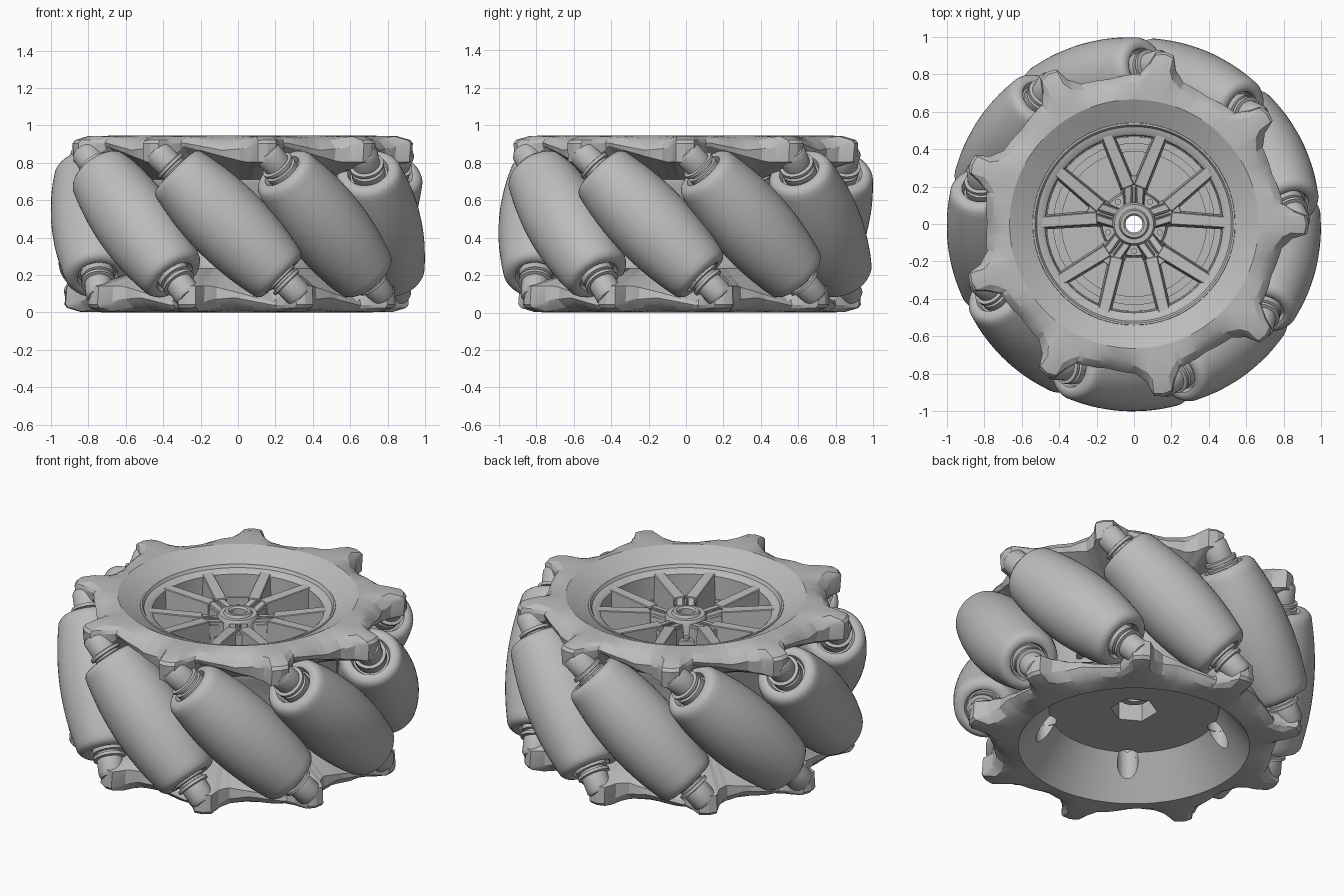
import bpy, bmesh, math
from math import sin, cos, pi, radians, hypot
from mathutils import Vector, Matrix

cube = bpy.data.objects.get("Cube")
if cube:
    bpy.data.objects.remove(cube)

grey = bpy.data.materials.new("wheel_grey")
GREY = (0.5, 0.5, 0.5, 1)
grey.diffuse_color = GREY
grey.use_nodes = True
grey.node_tree.nodes["Principled BSDF"].inputs["Base Color"].default_value = GREY

MID = 0.473          # half height of the wheel
COUNT = 9            # rollers
STEP = 2 * pi / COUNT
ROLLER_0 = radians(-93.8)
AXIS_R = 0.785       # distance of roller axes from the wheel axis
LUG_SHIFT = radians(26.5)


def smooth(ob, angle):
    bpy.ops.object.select_all(action='DESELECT')
    ob.select_set(True)
    bpy.context.view_layer.objects.active = ob
    bpy.ops.object.shade_smooth_by_angle(angle=radians(angle))


def finish(name, bm, angle=35):
    bmesh.ops.recalc_face_normals(bm, faces=bm.faces)
    mesh = bpy.data.meshes.new(name)
    bm.to_mesh(mesh)
    bm.free()
    mesh.materials.append(grey)
    ob = bpy.data.objects.new(name, mesh)
    bpy.context.collection.objects.link(ob)
    if angle:
        smooth(ob, angle)
    return ob


def bridge(bm, rings, closed):
    n = len(rings[0])
    pairs = list(zip(rings, rings[1:])) + ([(rings[-1], rings[0])] if closed else [])
    for a, b in pairs:
        for i in range(n):
            j = (i + 1) % n
            bm.faces.new((a[i], a[j], b[j], b[i]))


def lathe(name, profile, sides=72, closed=True):
    bm = bmesh.new()
    rings = [[bm.verts.new((r * cos(2 * pi * i / sides), r * sin(2 * pi * i / sides), z))
              for i in range(sides)] for r, z in profile]
    bridge(bm, rings, closed)
    if not closed:
        bm.faces.new(rings[0])
        bm.faces.new(rings[-1])
    return finish(name, bm)


def cut(target, cutter, angle):
    mod = target.modifiers.new("cut", 'BOOLEAN')
    mod.operation = 'DIFFERENCE'
    mod.object = cutter
    mod.solver = 'EXACT'
    bpy.context.view_layer.objects.active = target
    bpy.ops.object.modifier_apply(modifier=mod.name)
    smooth(target, angle)


def cylinders(name, places, radius, z0, z1, sides=24):
    bm = bmesh.new()
    for x, y in places:
        bmesh.ops.create_cone(bm, cap_ends=True, segments=sides, radius1=radius, radius2=radius,
                              depth=z1 - z0, matrix=Matrix.Translation((x, y, (z0 + z1) / 2)))
    return finish(name, bm)


def polar(r, a):
    return Vector((r * cos(a), r * sin(a)))


def along(keys, d):
    for (d0, v0), (d1, v1) in zip(keys, keys[1:]):
        if d <= d1:
            return v0 + (v1 - v0) * (d - d0) / (d1 - d0)


# Toothed side plates, keyed by degrees past each lug: outline, brim and underside heights
EDGE = [(0, 0.935), (3, 0.925), (5, 0.86), (8, 0.805), (20, 0.785), (31, 0.8), (35, 0.85),
        (37, 0.925), (40, 0.935)]
BRIM = [(0, 0.922), (4, 0.922), (9, 0.925), (24, 0.885), (33, 0.895), (37, 0.92), (40, 0.922)]
UNDER = [(0, 0.805), (4, 0.81), (9, 0.89), (24, 0.835), (33, 0.805), (40, 0.805)]
CREST = [(0, 0.945), (12, 0.944), (24, 0.918), (36, 0.942), (40, 0.945)]


def side_plate(name, inner, flat, lug_0, top):
    bm = bmesh.new()
    per = 40
    rings = [[] for _ in range(8)]
    for i in range(COUNT * per):
        sign = 1 if top else -1
        a = lug_0 + sign * STEP * i / per
        d = i % per
        edge, brim, low, crest = (along(k, d) for k in (EDGE, BRIM, UNDER, CREST))
        lug = (edge - 0.785) / 0.15
        pts = [inner, flat, (0.715, (crest + 0.945) / 2),
               (edge - 0.035 - 0.055 * lug, crest * 0.7 + brim * 0.3 + 0.006 * lug),
               (edge - 0.014, brim), (edge, brim - 0.018), (edge - 0.008, low), (0.57, 0.71)]
        for ring, (r, z) in zip(rings, pts):
            p = polar(r, a)
            ring.append(bm.verts.new((p.x, p.y, z if top else 2 * MID - z)))
    bridge(bm, rings, True)
    return finish(name, bm, 22)


side_plate("upper_side_plate", (0.54, 0.88), (0.665, 0.945), ROLLER_0 - LUG_SHIFT, True)
lower = side_plate("lower_side_plate", (0.47, 0.715), (0.64, 0.945), ROLLER_0 + LUG_SHIFT, False)

# Barrel, inner floor, dish rim and hub
barrel = lathe("barrel", [(0.465, 0.235), (0.57, 0.235), (0.57, 0.26), (0.55, 0.3),
                          (0.55, 0.65), (0.57, 0.69), (0.57, 0.712), (0.465, 0.712)])
floor = lathe("wheel_floor", [(0.05, 0.23), (0.47, 0.23), (0.47, 0.6), (0.43, 0.6), (0.43, 0.5),
                              (0.39, 0.5), (0.39, 0.55), (0.05, 0.55)])
lathe("dish_rim", [(0.47, 0.7), (0.545, 0.7), (0.545, 0.87), (0.54, 0.885), (0.53, 0.885),
                   (0.52, 0.868), (0.485, 0.86), (0.475, 0.85)])
lathe("hub", [(0.045, 0.31), (0.085, 0.31), (0.085, 0.5), (0.115, 0.55), (0.115, 0.82),
              (0.105, 0.835), (0.08, 0.835), (0.072, 0.85), (0.055, 0.85), (0.045, 0.84)], 48)

# Pits and hexagonal socket on the underside
ARMS = [radians(90 + 72 * k) for k in range(5)]
pits = cylinders("pit_cutter", [polar(0.5, a) for a in ARMS], 0.058, -0.1, 0.33)
socket = cylinders("socket_cutter", [(0, 0)], 0.13, 0.1, 0.42, 6)
for ob, angle in ((lower, 22), (barrel, 35), (floor, 35)):
    cut(ob, pits, angle)
cut(floor, socket, 35)
for ob in (pits, socket):
    bpy.data.objects.remove(ob)


# Five forked spokes
def bar(bm, p0, p1, w0, w1, z0, z1, depth):
    side = (p1 - p0).normalized().orthogonal()
    ends = [(p0, w0, z0), (p1, w1, z1)]
    rings = []
    for p, w, z in ends:
        quad = [(p + side * w, z), (p - side * w, z), (p - side * w * 1.3, z - depth),
                (p + side * w * 1.3, z - depth)]
        rings.append([bm.verts.new((q.x, q.y, h)) for q, h in quad])
    bridge(bm, rings, False)
    bm.faces.new(rings[0])
    bm.faces.new(rings[1])


for k, a in enumerate(ARMS):
    bm = bmesh.new()
    across = polar(1, a + pi / 2)
    bar(bm, polar(0.08, a), polar(0.26, a), 0.05, 0.062, 0.8, 0.825, 0.26)
    for s in (-1, 1):
        bar(bm, polar(0.2, a + s * radians(9)), polar(0.5, a + s * radians(17)),
            0.034, 0.03, 0.838, 0.862, 0.2)
        shift = across * s * 0.032
        bar(bm, polar(0.1, a) + shift, polar(0.235, a) + shift, 0.018, 0.02, 0.815, 0.84, 0.05)
        rib = across * s * 0.009
        bar(bm, polar(0.11, a) + rib, polar(0.2, a) + rib, 0.004, 0.004, 0.822, 0.838, 0.03)
    spoke = finish("spoke_%d" % (k + 1), bm, 0)
    bev = spoke.modifiers.new("soft_edges", 'BEVEL')
    bev.width = 0.005

# Bolts around the hub
lathe("bolt_flange", [(0.1, 0.55), (0.18, 0.55), (0.17, 0.74), (0.1, 0.74)], 40)
cylinders("hub_bolts", [polar(0.145, a + radians(36)) for a in ARMS], 0.016, 0.7, 0.755, 16)

# Barrel-shaped rollers, with pins and sockets at both ends
HALF = 0.405
body = [(1.002 - hypot(AXIS_R, t * HALF / 13 / math.sqrt(2)), t * HALF / 13) for t in range(-12, 13)]
end = [(0.1, 0.37), (0.11, HALF - 0.004), (0.118, HALF), (0.135, HALF), (0.152, 0.4), (0.164, 0.389)]
roller_profile = [(r, -t) for r, t in end] + body + [(r, t) for r, t in reversed(end)]
pin_half = [(0.06, 0.3), (0.09, 0.36), (0.09, 0.412), (0.075, 0.416), (0.075, 0.428), (0.092, 0.431),
            (0.092, 0.448), (0.074, 0.452), (0.074, 0.535), (0.062, 0.555), (0.045, 0.56)]
pin_profile = [(r, -t) for r, t in reversed(pin_half)] + pin_half
roller = lathe("roller_1", roller_profile, 48, False)
pin = lathe("roller_pin_1", pin_profile, 32, False)

for k in range(COUNT):
    a = ROLLER_0 + STEP * k
    axis = Vector((-sin(a), cos(a), -1)).normalized()
    place = (Matrix.Translation((AXIS_R * cos(a), AXIS_R * sin(a), MID))
             @ axis.to_track_quat('Z', 'Y').to_matrix().to_4x4())
    for first, name in ((roller, "roller"), (pin, "roller_pin")):
        ob = first
        if k:
            ob = bpy.data.objects.new("%s_%d" % (name, k + 1), first.data)
            bpy.context.collection.objects.link(ob)
        ob.matrix_world = place
